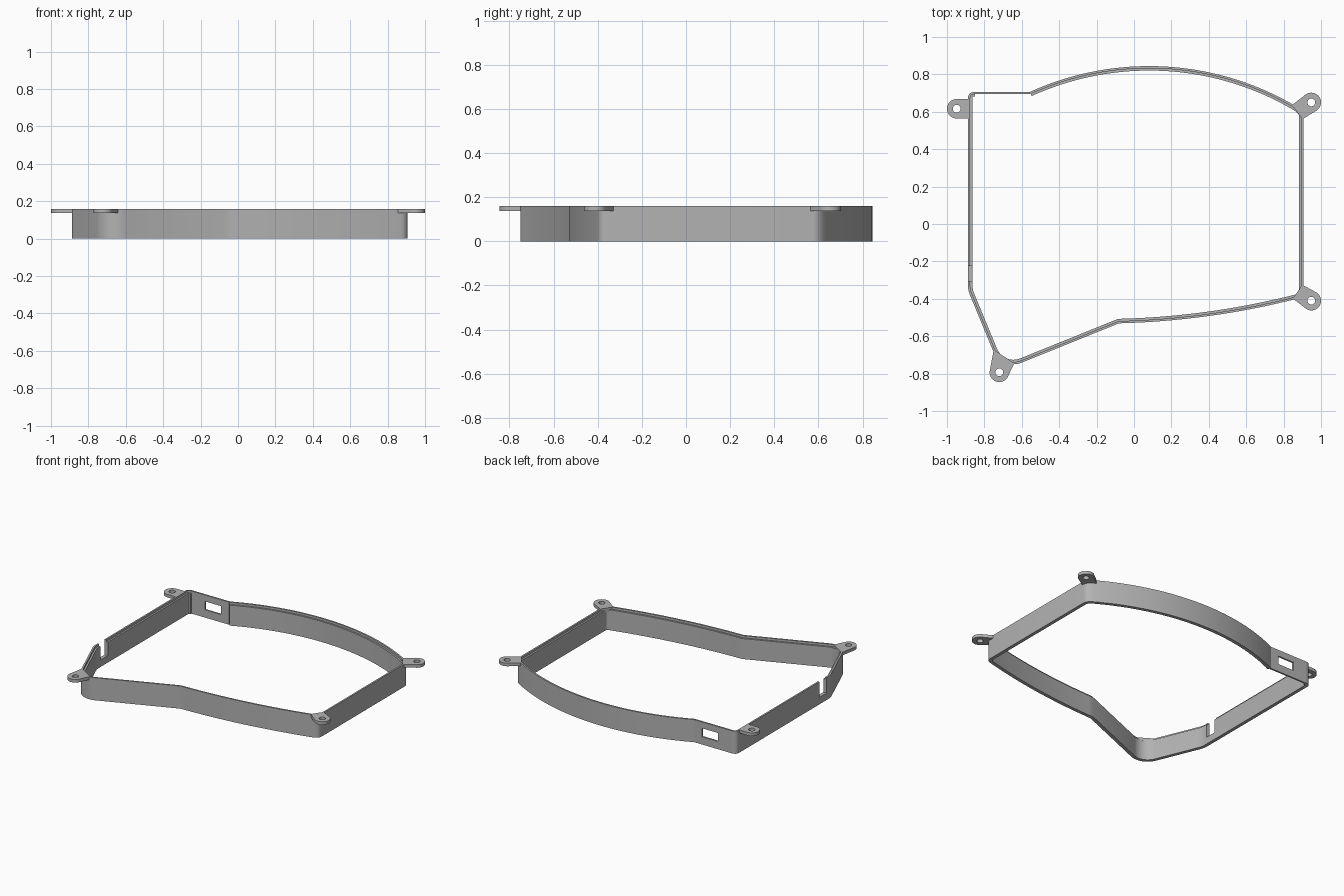
import bpy, bmesh, math
from mathutils import Vector
from mathutils.geometry import intersect_line_line_2d

if "Cube" in bpy.data.objects:
    bpy.data.objects.remove(bpy.data.objects["Cube"])

grey = bpy.data.materials.new("plain_grey")
grey.diffuse_color = (0.45, 0.45, 0.45, 1)
grey.use_nodes = True
grey.node_tree.nodes["Principled BSDF"].inputs["Base Color"].default_value = grey.diffuse_color
H = 0.16            # frame height
LIP, WALL = 0.012, 0.024   # lip and full wall thickness
LEDGE = 0.145       # height of the inner ledge


def arc(c, r, a0, a1, n):
    return [Vector((c[0] + r * math.cos(a0 + (a1 - a0) * i / n),
                    c[1] + r * math.sin(a0 + (a1 - a0) * i / n))) for i in range(n + 1)]


def arc3(p, q, s, n):
    """Points on the shallow circular arc from p through q to s."""
    (ax, ay), (bx, by), (cx, cy) = p, q, s
    d = 2 * (ax * (by - cy) + bx * (cy - ay) + cx * (ay - by))
    A, B, C = ax * ax + ay * ay, bx * bx + by * by, cx * cx + cy * cy
    ux = (A * (by - cy) + B * (cy - ay) + C * (ay - by)) / d
    uy = (A * (cx - bx) + B * (ax - cx) + C * (bx - ax)) / d
    a0, a1 = math.atan2(ay - uy, ax - ux), math.atan2(cy - uy, cx - ux)
    return arc((ux, uy), math.hypot(ax - ux, ay - uy), a0, a1, n)


def fillet(p, ctrl, q, n=6):
    p, c, q = Vector(p), Vector(ctrl), Vector(q)
    return [p * (1 - t) ** 2 + c * 2 * t * (1 - t) + q * t * t for t in [i / n for i in range(n + 1)]]


def finish(ob):
    bpy.ops.object.select_all(action='DESELECT')
    ob.select_set(True)
    bpy.context.view_layer.objects.active = ob
    bpy.ops.object.shade_smooth_by_angle(angle=math.radians(25))


def sweep(name, path, profile):
    """Sweep an (inward offset, z) profile along a clockwise outline."""
    pts = [path[0]]
    for p in path[1:]:
        if (p - pts[-1]).length > 1e-4:
            pts.append(p)
    bm = bmesh.new()
    rings = []
    for i, p in enumerate(pts):
        a = (p - pts[i - 1]).normalized() if i else (pts[1] - p).normalized()
        b = (pts[i + 1] - p).normalized() if i < len(pts) - 1 else a
        t = (a + b).normalized()
        n = Vector((t.y, -t.x)) / max(t.dot(a), 0.5)
        rings.append([bm.verts.new((p.x + n.x * o, p.y + n.y * o, z)) for o, z in profile])
    k = len(profile)
    for r, s in zip(rings, rings[1:]):
        for j in range(k):
            bm.faces.new((r[j], r[(j + 1) % k], s[(j + 1) % k], s[j]))
    bm.faces.new(rings[0])
    bm.faces.new(rings[-1])
    bmesh.ops.recalc_face_normals(bm, faces=bm.faces)
    me = bpy.data.meshes.new(name)
    bm.to_mesh(me)
    bm.free()
    me.materials.append(grey)
    ob = bpy.data.objects.new(name, me)
    bpy.context.collection.objects.link(ob)
    return ob


def cut(ob, lo, hi):
    """Cut a box-shaped opening out of an object."""
    lo, hi = Vector(lo), Vector(hi)
    bpy.ops.mesh.primitive_cube_add(size=1, location=(lo + hi) / 2)
    box = bpy.context.object
    box.scale = hi - lo
    box.hide_render = True
    bpy.context.view_layer.update()
    mod = ob.modifiers.new("opening", 'BOOLEAN')
    mod.operation, mod.object, mod.solver = 'DIFFERENCE', box, 'EXACT'
    bpy.context.view_layer.objects.active = ob
    bpy.ops.object.modifier_apply(modifier=mod.name)
    bpy.data.objects.remove(box)


# Main wall with a stepped lip, clockwise from the rear step
START, END = Vector((-0.557, 0.706)), Vector((-0.852, 0.706))
path = arc3(START, (0.05, 0.844), (0.865, 0.63), 40)
path += fillet((0.865, 0.63), (0.907, 0.605), (0.907, 0.575))
path += fillet((0.907, -0.355), (0.907, -0.392), (0.87, -0.4))
path += arc3((0.87, -0.4), (0.4, -0.492), (-0.08, -0.531), 24)
path += arc((-0.645, -0.632), 0.118, math.radians(-68), math.radians(-158), 16)
path += fillet((-0.877, -0.38), (-0.888, -0.354), (-0.888, -0.325), 4)
path += fillet((-0.888, 0.67), (-0.888, 0.706), END)
wall = sweep("frame_wall", path,
             [(0, 0), (0, H), (LIP, H), (LIP, LEDGE), (WALL, LEDGE), (WALL, 0)])
cut(wall, (-0.95, -0.305, 0.05), (-0.83, -0.225, 0.3))     # cable notch
finish(wall)

# Thin rear panel with a rectangular window
panel = sweep("rear_panel", [END, START], [(0, 0), (0, H), (LIP, H), (LIP, 0)])
cut(panel, (-0.745, 0.6, 0.055), (-0.62, 0.8, 0.115))
finish(panel)


# Screw tabs: rounded ear with a hole, running back to two points on the wall
def tab(name, centre, b0, b1, r=0.052, hole=0.021):
    c = Vector(centre)
    d = c - (Vector(b0) + Vector(b1)) / 2
    a = math.atan2(d.y, d.x)
    outline = [Vector(b0)] + arc(c, r, a - math.pi / 2, a + math.pi / 2, 16) + [Vector(b1)]
    cu = bpy.data.curves.new(name, 'CURVE')
    cu.dimensions, cu.fill_mode, cu.extrude = '2D', 'BOTH', 0.011
    for pts in (outline, arc(c, hole, 0, math.tau, 20)[:-1]):
        sp = cu.splines.new('POLY')
        sp.points.add(len(pts) - 1)
        for q, p in zip(sp.points, pts):
            q.co = (p.x, p.y, 0, 1)
        sp.use_cyclic_u = True
    cu.materials.append(grey)
    ob = bpy.data.objects.new(name, cu)
    bpy.context.collection.objects.link(ob)
    ob.location.z = H - 0.011
    bpy.ops.object.select_all(action='DESELECT')
    ob.select_set(True)
    bpy.context.view_layer.objects.active = ob
    bpy.ops.object.convert(target='MESH')
    finish(bpy.context.object)


tab("rear_left_tab", (-0.948, 0.616), (-0.88, 0.668), (-0.88, 0.564))
tab("rear_right_tab", (0.948, 0.65), (0.9, 0.56), (0.845, 0.636))
tab("front_right_tab", (0.948, -0.41), (0.85, -0.398), (0.9, -0.325))
tab("front_left_tab", (-0.72, -0.793), (-0.75, -0.672), (-0.64, -0.744))
